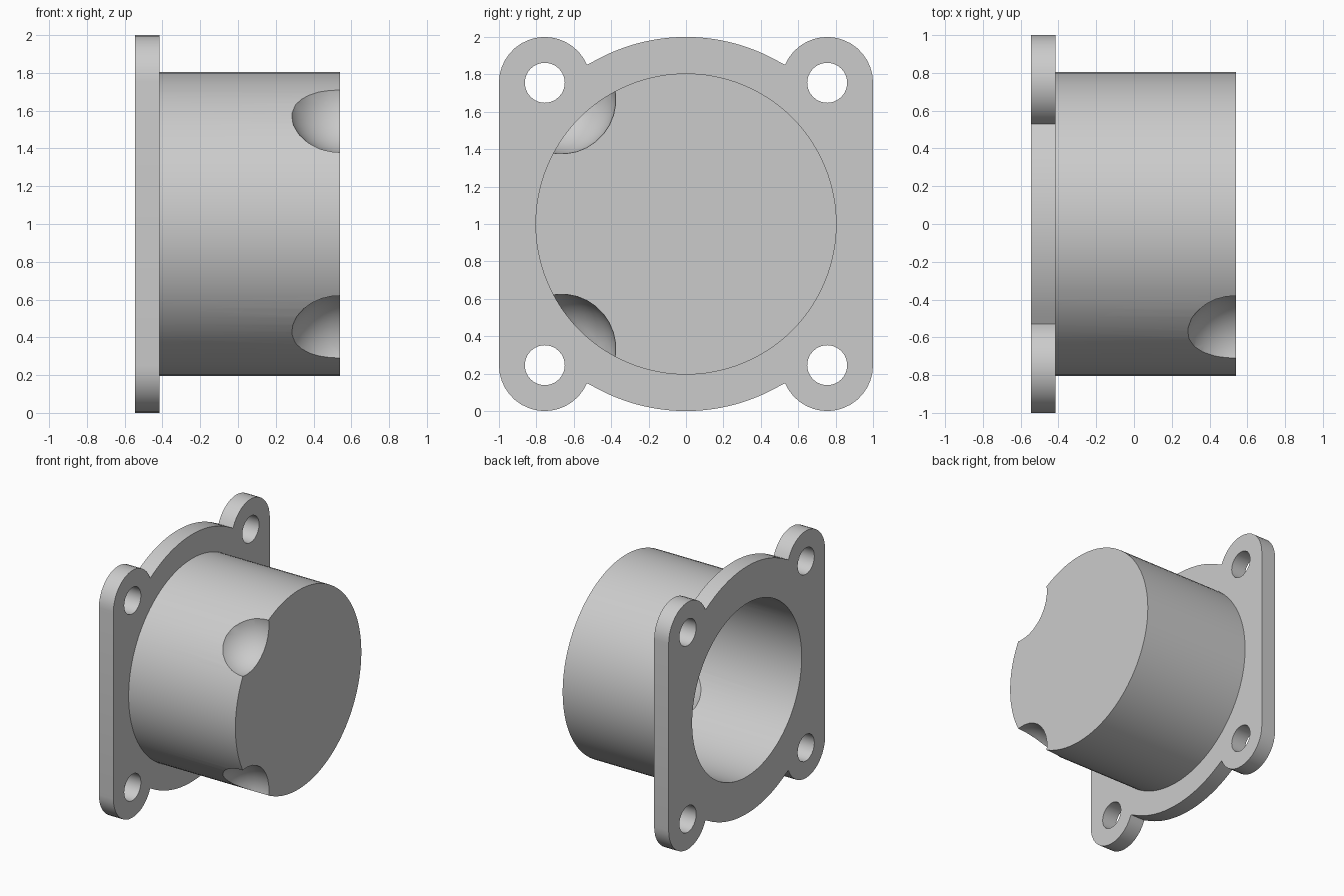
import bpy, bmesh
from math import radians, cos, sin, pi

if "Cube" in bpy.data.objects:
    bpy.data.objects.remove(bpy.data.objects["Cube"])

X0, X1, X2 = -0.545, -0.415, 0.54    # flange back, flange front, closed end
EAR, EAR_R = 0.755, 0.245            # ear centre offset and radius
DENT = 0.665                         # dent centre offset


def cylinder(name, r, xa, xb, y=0, z=1, sides=96):
    bpy.ops.mesh.primitive_cylinder_add(vertices=sides, radius=r, depth=xb - xa,
                                        location=((xa + xb) / 2, y, z), rotation=(0, pi / 2, 0))
    bpy.context.object.name = name
    return bpy.context.object


def sphere(name, r, y, z):
    bpy.ops.mesh.primitive_uv_sphere_add(segments=32, ring_count=16, radius=r,
                                         location=(X2, y, z), rotation=(0.1, 0.05, 0))
    bpy.context.object.name = name
    return bpy.context.object


def combine(target, tool, op):
    mod = target.modifiers.new(op, 'BOOLEAN')
    mod.operation, mod.solver, mod.object = op, 'EXACT', tool
    bpy.ops.object.select_all(action='DESELECT')
    bpy.context.view_layer.objects.active = target
    target.select_set(True)
    bpy.ops.object.modifier_apply(modifier=mod.name)
    bpy.data.objects.remove(tool, do_unlink=True)


def arc(c, r, a, b, n):
    angles = [radians(a + (b - a) * i / n) for i in range(n + 1)]
    return [(c + r * cos(t), c + r * sin(t)) for t in angles]


# Flange outline: one quarter (ear, then rim arc), mirrored twice
quarter = arc(EAR, EAR_R, 0, 157, 16) + arc(0, 1.0, 58, 90, 12)[1:]
half = quarter + [(-y, z) for y, z in reversed(quarter[:-1])]
outline = half + [(-y, -z) for y, z in half]

bm = bmesh.new()
face = bm.faces.new([bm.verts.new((X0, y, z + 1)) for y, z in outline])
ext = bmesh.ops.extrude_face_region(bm, geom=[face])
bmesh.ops.translate(bm, vec=(X1 - X0, 0, 0),
                    verts=[v for v in ext['geom'] if isinstance(v, bmesh.types.BMVert)])
bmesh.ops.recalc_face_normals(bm, faces=bm.faces)
mesh = bpy.data.meshes.new("flanged_cup")
bm.to_mesh(mesh)
bm.free()
cup = bpy.data.objects.new("flanged_cup", mesh)
bpy.context.collection.objects.link(cup)

# Cup body
combine(cup, cylinder("body", 0.805, -0.48, X2), 'UNION')

# Bore, kept clear of the dents so they bulge inward with a constant wall
bore = cylinder("bore", 0.70, -0.8, X2 - 0.105)
for s in (1, -1):
    combine(bore, sphere("bulge", 0.39, -DENT, 1 + s * DENT), 'DIFFERENCE')
combine(cup, bore, 'DIFFERENCE')

# Spherical dents on the closed rim
for s in (1, -1):
    combine(cup, sphere("dent", 0.29, -DENT, 1 + s * DENT), 'DIFFERENCE')

# Bolt holes
for sy in (1, -1):
    for sz in (1, -1):
        combine(cup, cylinder("bolt_hole", 0.107, -0.7, -0.3, sy * EAR, 1 + sz * EAR, 24),
                'DIFFERENCE')

bpy.ops.object.shade_smooth_by_angle(angle=radians(30))
